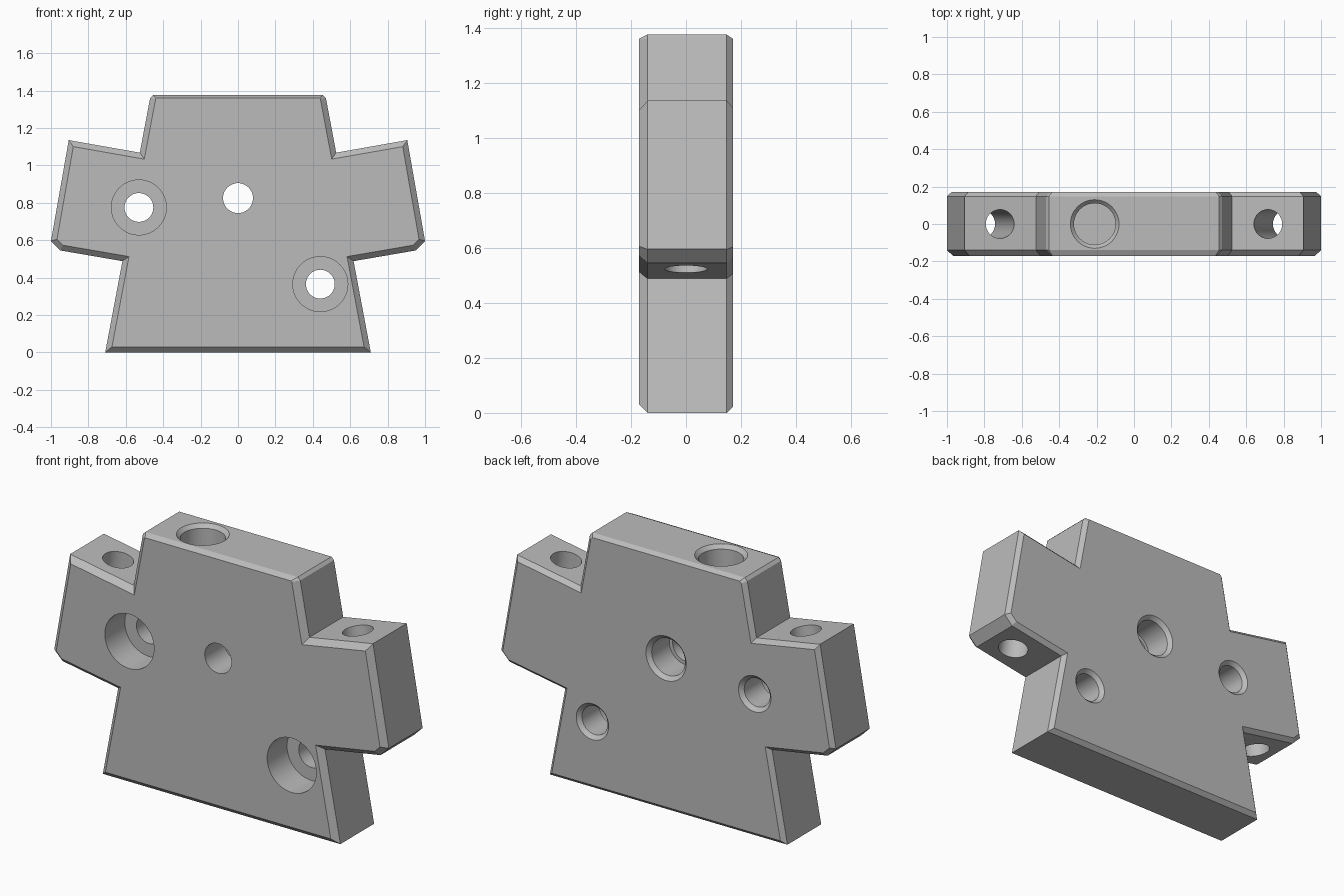
import bpy, bmesh
from math import cos, sin, tau
from mathutils import Vector

if "Cube" in bpy.data.objects:
    bpy.data.objects.remove(bpy.data.objects["Cube"])

grey = bpy.data.materials.new("grey")
grey.use_nodes = True
grey.diffuse_color = (0.5, 0.5, 0.5, 1)
grey.node_tree.nodes["Principled BSDF"].inputs["Base Color"].default_value = (0.5, 0.5, 0.5, 1)

DEPTH = 0.17


def new_object(name, bm):
    bmesh.ops.recalc_face_normals(bm, faces=bm.faces)
    mesh = bpy.data.meshes.new(name)
    bm.to_mesh(mesh)
    bm.free()
    mesh.materials.append(grey)
    obj = bpy.data.objects.new(name, mesh)
    bpy.context.collection.objects.link(obj)
    return obj


def loft(name, rings):
    """Join equal rings of points in a row and cap both ends."""
    bm = bmesh.new()
    loops = [[bm.verts.new(p) for p in ring] for ring in rings]
    n = len(loops[0])
    for a, b in zip(loops, loops[1:]):
        for i in range(n):
            j = (i + 1) % n
            bm.faces.new((a[i], a[j], b[j], b[i]))
    bm.faces.new(loops[0])
    bm.faces.new(loops[-1])
    return new_object(name, bm)


def inset(points, amounts):
    """Move each edge of a counter-clockwise outline inwards."""
    n = len(points)
    lines = []
    for i in range(n):
        d = (points[(i + 1) % n] - points[i]).normalized()
        normal = Vector((-d.y, d.x))
        lines.append((normal, normal.dot(points[i]) + amounts[i]))
    result = []
    for i in range(n):
        (a, p), (b, q) = lines[i - 1], lines[i]
        det = a.x * b.y - a.y * b.x
        result.append(Vector(((p * b.y - q * a.y) / det, (a.x * q - b.x * p) / det)))
    return result


def drill(name, origin, axis, steps):
    """Turned cutter: steps are (distance along axis, radius)."""
    origin, axis = Vector(origin), Vector(axis).normalized()
    u = axis.orthogonal().normalized()
    v = axis.cross(u)
    n = 48
    rings = [[origin + axis * d + (u * cos(tau * i / n) + v * sin(tau * i / n)) * r
              for i in range(n)] for d, r in steps]
    return loft(name, rings)


# Block outline: right half, mirrored to the other side
half = [Vector(p) for p in ((0.71, 0), (0.618, 0.488), (0.95, 0.545), (1.0, 0.595),
                            (0.905, 1.135), (0.525, 1.068), (0.47, 1.36), (0.455, 1.375))]
outline = half + [Vector((-p.x, p.y)) for p in reversed(half)]


def edge_amounts(side, corner, top):
    run = [side] * 6 + [corner]
    return run + [top] + run[::-1] + [side]


def ring(points, y):
    return [(p.x, y, p.y) for p in points]


# Chamfered block
front = inset(outline, edge_amounts(0.03, 0.024, 0.015))
back = inset(outline, edge_amounts(0.022, 0.022, 0.015))
block = loft("drilled_block", [ring(front, -DEPTH), ring(outline, -DEPTH + 0.03),
                               ring(outline, DEPTH - 0.022), ring(back, DEPTH)])

# Front counterbored holes with a countersunk back
cutters = []
for name, x, z in (("upper_bolt_hole", -0.53, 0.775), ("lower_bolt_hole", 0.44, 0.365)):
    cutters.append(drill(name, (x, 0, z), (0, 1, 0),
                         [(-0.2, 0.147), (0, 0.147), (0, 0.077),
                          (0.15, 0.077), (DEPTH, 0.097), (0.2, 0.127)]))

# Centre hole, counterbored from the back
cutters.append(drill("centre_hole", (0, 0, 0.825), (0, 1, 0),
                     [(-0.2, 0.08), (0, 0.08), (0, 0.1),
                      (0.15, 0.1), (DEPTH, 0.12), (0.2, 0.15)]))

# Blind socket in the top
cutters.append(drill("top_socket", (-0.21, 0, 1.375), (0, 0, -1),
                     [(-0.02, 0.15), (0, 0.13), (0.02, 0.111), (0.6, 0.111)]))

# Slanted holes through both arms
for name, s in (("left_arm_hole", 1), ("right_arm_hole", -1)):
    cutters.append(drill(name, (s * 0.768, 0, 0.81), (-s * 0.174, 0, 0.985),
                         [(-0.5, 0.077), (0.5, 0.077)]))

# Cut the holes
bpy.context.view_layer.objects.active = block
for cutter in cutters:
    cutter.hide_render = True
    mod = block.modifiers.new(cutter.name, "BOOLEAN")
    mod.operation = "DIFFERENCE"
    mod.solver = "EXACT"
    mod.object = cutter
    bpy.ops.object.modifier_apply(modifier=mod.name)
for cutter in cutters:
    bpy.data.objects.remove(cutter)

# Smooth bores, sharp edges
bpy.ops.object.select_all(action="DESELECT")
block.select_set(True)
bpy.ops.object.shade_smooth_by_angle(angle=0.4)
